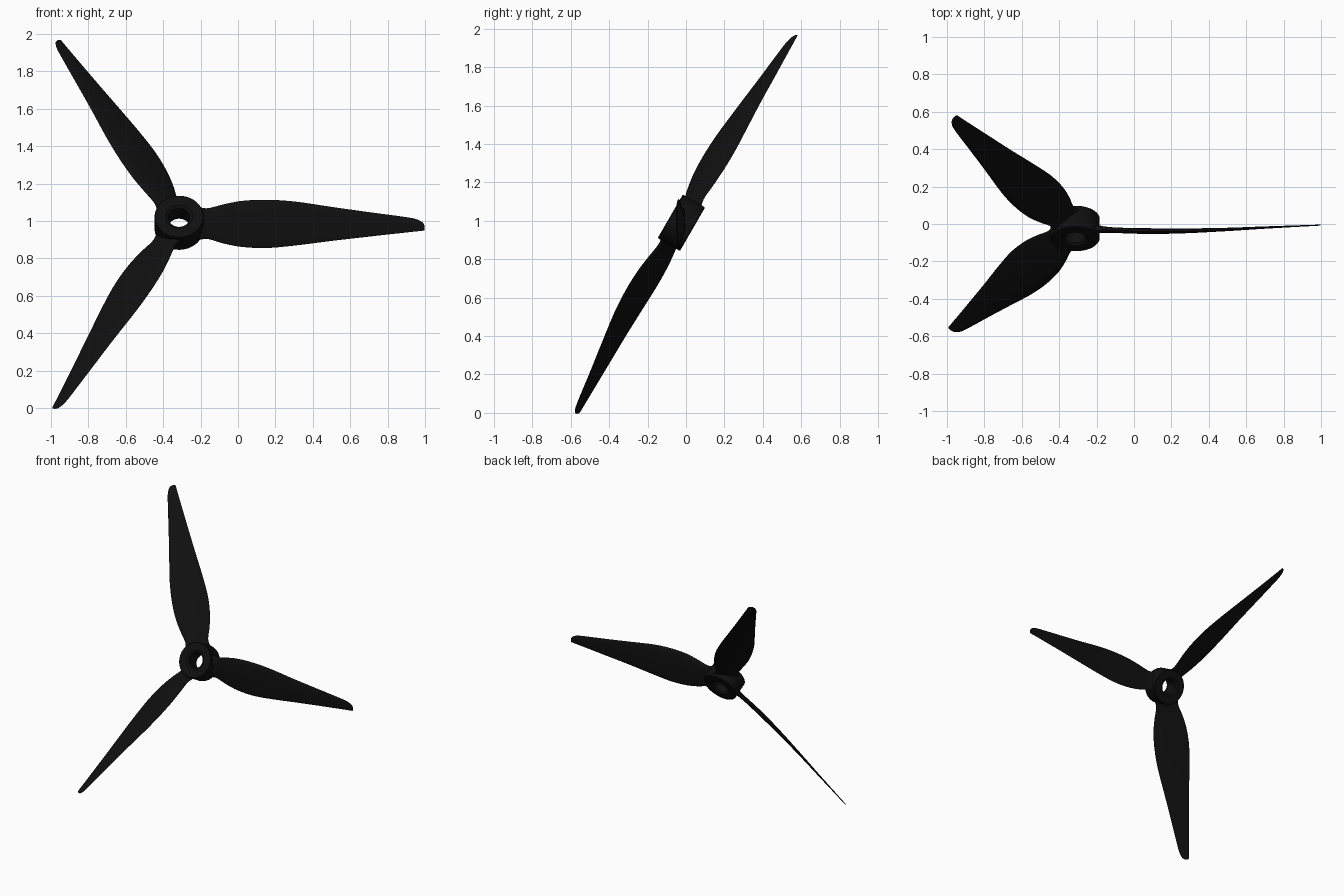
import bpy, bmesh, math
from mathutils import Matrix, Vector

if "Cube" in bpy.data.objects:
    bpy.data.objects.remove(bpy.data.objects["Cube"])

black = bpy.data.materials.new("matte_black")
black.diffuse_color = (0.005, 0.005, 0.005, 1)
black.use_nodes = True
black.node_tree.nodes["Principled BSDF"].inputs["Base Color"].default_value = black.diffuse_color

CENTRE = Vector((-0.315, -0.024, 0.99))
AXIS = Vector((0, -math.sqrt(3) / 2, 0.5))      # rotor axis leans up and forward


def finish(name, bm, angle):
    bmesh.ops.recalc_face_normals(bm, faces=bm.faces)
    me = bpy.data.meshes.new(name)
    bm.to_mesh(me)
    bm.free()
    me.materials.append(black)
    ob = bpy.data.objects.new(name, me)
    bpy.context.collection.objects.link(ob)
    bpy.ops.object.select_all(action='DESELECT')
    ob.select_set(True)
    bpy.context.view_layer.objects.active = ob
    bpy.ops.object.shade_smooth_by_angle(angle=math.radians(angle))
    return ob


def bridge(bm, rings, closed):
    n = len(rings[0])
    pairs = list(zip(rings, rings[1:])) + ([(rings[-1], rings[0])] if closed else [])
    for a, b in pairs:
        for i in range(n):
            j = (i + 1) % n
            bm.faces.new((a[i], a[j], b[j], b[i]))


# Hub: turned ring with a recessed bore rim on both ends
profile = [(0.057, -0.055), (0.072, -0.067), (0.127, -0.067), (0.131, -0.062),
           (0.131, 0.062), (0.127, 0.067), (0.072, 0.067), (0.057, 0.055)]
tilt = AXIS.to_track_quat('Z', 'Y')
bm = bmesh.new()
rings = []
for r, h in profile:
    ring = []
    for k in range(64):
        a = 2 * math.pi * k / 64
        ring.append(bm.verts.new(CENTRE + tilt @ Vector((r * math.cos(a), r * math.sin(a), h))))
    rings.append(ring)
bridge(bm, rings, True)
finish("hub", bm, 30)

# Blade stations: x, lower edge z, upper edge z, middle y, thickness
stations = [(-0.235, 0.885, 1.085, -0.026, 0.085), (-0.20, 0.90, 1.072, -0.027, 0.055),
            (-0.16, 0.903, 1.068, -0.030, 0.038), (-0.08, 0.880, 1.088, -0.034, 0.033),
            (0.02, 0.861, 1.107, -0.037, 0.034), (0.15, 0.855, 1.113, -0.038, 0.033),
            (0.30, 0.868, 1.104, -0.036, 0.028), (0.50, 0.893, 1.075, -0.029, 0.020),
            (0.70, 0.916, 1.047, -0.019, 0.014), (0.88, 0.936, 1.023, -0.011, 0.009),
            (0.945, 0.943, 1.012, -0.008, 0.008), (0.975, 0.946, 1.000, -0.007, 0.007),
            (0.991, 0.948, 0.987, -0.006, 0.006), (0.998, 0.951, 0.972, -0.006, 0.004)]


def smooth_stations(pts, steps):
    # Catmull-Rom through the stations
    out = []
    for i in range(len(pts) - 1):
        p = [pts[max(0, min(len(pts) - 1, i + d))] for d in (-1, 0, 1, 2)]
        h = p[2][0] - p[1][0]
        for s in range(steps):
            t = s / steps
            row = [p[1][0] + h * t]
            for c in range(1, 5):
                m1 = (p[2][c] - p[0][c]) / max(p[2][0] - p[0][0], 1e-6) * h
                m2 = (p[3][c] - p[1][c]) / max(p[3][0] - p[1][0], 1e-6) * h
                row.append((2*t**3 - 3*t*t + 1) * p[1][c] + (t**3 - 2*t*t + t) * m1
                           + (3*t*t - 2*t**3) * p[2][c] + (t**3 - t*t) * m2)
            out.append(row)
    out.append(pts[-1])
    return out


def add_blade(name, angle):
    turn = (Matrix.Translation(CENTRE) @ Matrix.Rotation(angle, 4, AXIS)
            @ Matrix.Translation(-CENTRE))
    bm = bmesh.new()
    rings = []
    for x, lo, hi, mid, thick in smooth_stations(stations, 4):
        ring = []
        for k in range(24):
            a = 2 * math.pi * k / 24
            # rounded upper leading edge, thinner lower trailing edge
            z = (lo + hi) / 2 + (hi - lo) / 2 * math.cos(a)
            y = mid - thick / 2 * math.sin(a) * (0.85 + 0.3 * math.cos(a))
            ring.append(bm.verts.new(turn @ Vector((x, y, z))))
        rings.append(ring)
    bridge(bm, rings, False)
    bm.faces.new(rings[0])
    bm.faces.new(rings[-1])
    finish(name, bm, 50)


for i in range(3):
    add_blade(f"blade_{i + 1}", i * 2 * math.pi / 3)
